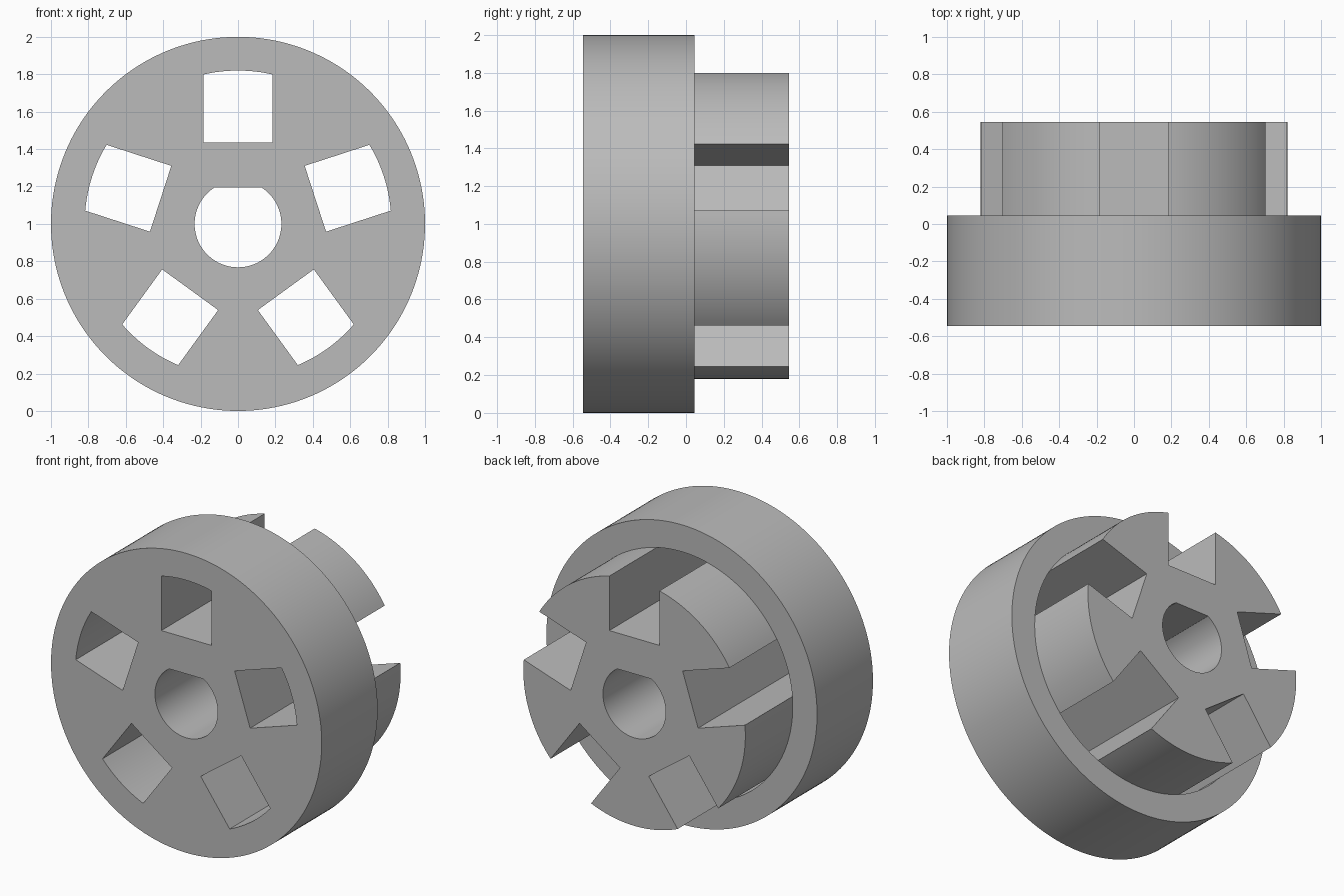
import bpy
from math import sin, cos, pi, radians, asin, sqrt

cube = bpy.data.objects.get("Cube")
if cube:
    bpy.data.objects.remove(cube, do_unlink=True)

RIM_R, HUB_R, BORE_R = 1.0, 0.82, 0.232
SLOT_HALF, SLOT_FLOOR, BORE_FLAT = 0.185, 0.435, 0.195
BACK, STEP, FRONT = 0.545, 0.045, -0.545
SLOTS = 5

grey = bpy.data.materials.new("grey plastic")
grey.use_nodes = True
grey.diffuse_color = (0.5, 0.5, 0.5, 1)
grey.node_tree.nodes["Principled BSDF"].inputs["Base Color"].default_value = (0.5, 0.5, 0.5, 1)


def arc(radius, start, end, steps):
    """Points on an arc, angles measured clockwise from the top."""
    angles = [start + (end - start) * i / steps for i in range(steps + 1)]
    return [(radius * sin(a), radius * cos(a)) for a in angles]


def turn(points, a):
    return [(x * cos(a) + y * sin(a), y * cos(a) - x * sin(a)) for x, y in points]


def extruded(name, outlines, y_front, y_back):
    """Fill nested outlines and extrude them along y."""
    curve = bpy.data.curves.new(name, "CURVE")
    curve.dimensions = "2D"
    curve.fill_mode = "BOTH"
    curve.extrude = (y_back - y_front) / 2
    for outline in outlines:
        spline = curve.splines.new("POLY")
        spline.points.add(len(outline) - 1)
        for point, (x, y) in zip(spline.points, outline):
            point.co = (x, y, 0, 1)
        spline.use_cyclic_u = True
    curve.materials.append(grey)
    obj = bpy.data.objects.new(name, curve)
    bpy.context.collection.objects.link(obj)
    obj.location = (0, (y_front + y_back) / 2, RIM_R)
    obj.rotation_euler = (pi / 2, 0, 0)
    bpy.ops.object.select_all(action="DESELECT")
    obj.select_set(True)
    bpy.context.view_layer.objects.active = obj
    bpy.ops.object.convert(target="MESH")
    obj = bpy.context.object
    # Weld caps to walls so that smooth shading runs across the facets
    bpy.ops.object.mode_set(mode="EDIT")
    bpy.ops.mesh.select_all(action="SELECT")
    bpy.ops.mesh.remove_doubles(threshold=0.0001)
    bpy.ops.mesh.normals_make_consistent(inside=False)
    bpy.ops.object.mode_set(mode="OBJECT")
    bpy.ops.object.shade_smooth_by_angle(angle=radians(30))
    return obj


# Shaft bore with a flat on top
flat_angle = asin(sqrt(BORE_R ** 2 - BORE_FLAT ** 2) / BORE_R)
bore = arc(BORE_R, flat_angle, 2 * pi - flat_angle, 72)

# One slot: square floor corners and an arched outer end
half = asin(SLOT_HALF / HUB_R)
slot = [(SLOT_HALF, SLOT_FLOOR), (-SLOT_HALF, SLOT_FLOOR)] + arc(HUB_R, -half, half, 12)
pitch = 2 * pi / SLOTS
slots = [turn(slot, i * pitch) for i in range(SLOTS)]

# Wide front wheel with closed slots
extruded("front_wheel", [arc(RIM_R, 0, 2 * pi, 160)[:-1], bore] + slots, FRONT, STEP)

# Rear hub, where the same slots are open at the outside
tooth = [(-SLOT_HALF, SLOT_FLOOR), (SLOT_HALF, SLOT_FLOOR)] + arc(HUB_R, half, pitch - half, 24)
hub_outline = [p for i in range(SLOTS) for p in turn(tooth, i * pitch)]
extruded("rear_hub", [hub_outline, bore], STEP, BACK)
